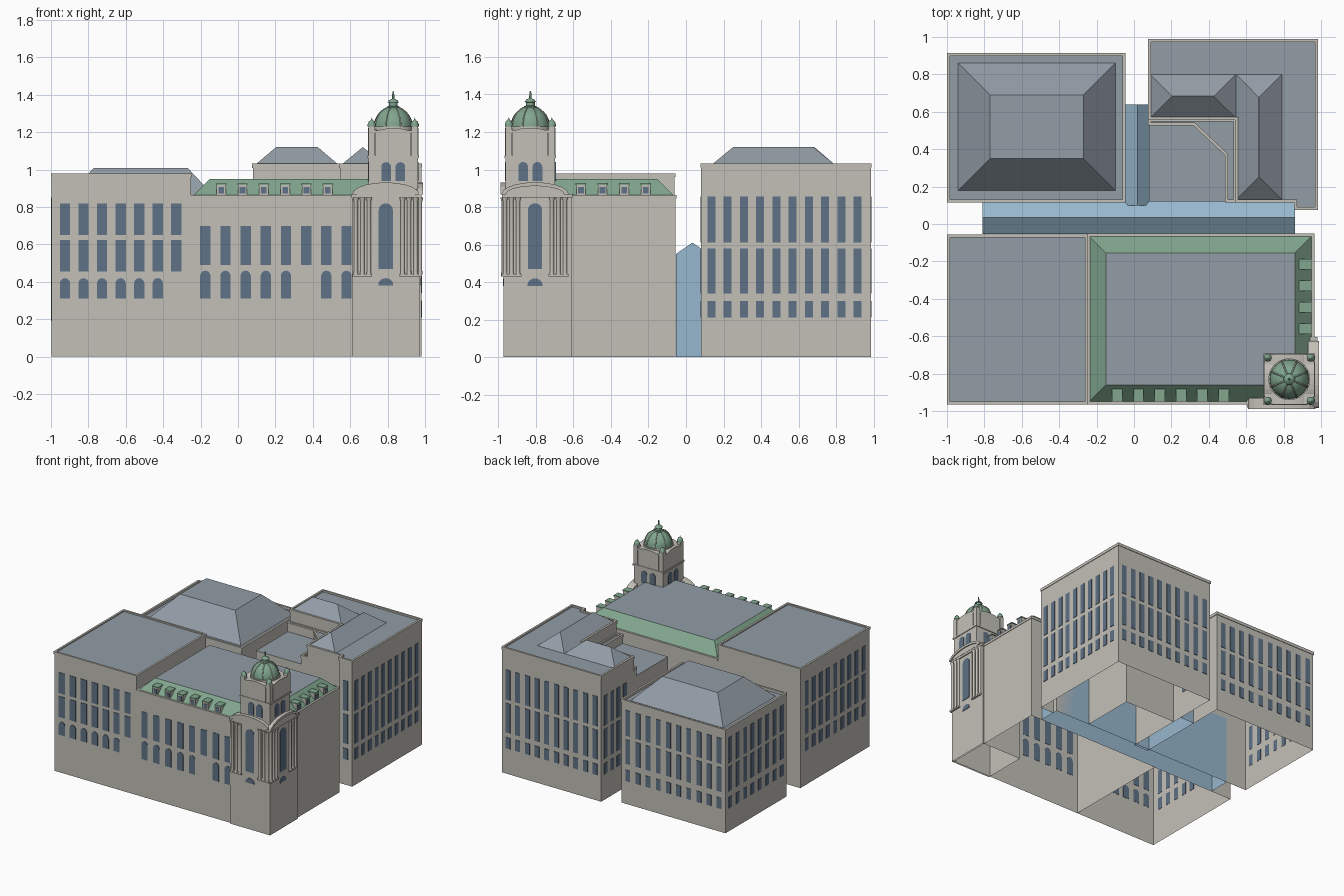
import bpy, bmesh, math
from mathutils import Vector

cube = bpy.data.objects.get("Cube")
if cube:
    bpy.data.objects.remove(cube, do_unlink=True)


def material(name, rgb):
    m = bpy.data.materials.new(name)
    m.use_nodes = True
    m.diffuse_color = (*rgb, 1)
    bsdf = next(n for n in m.node_tree.nodes if n.type == 'BSDF_PRINCIPLED')
    bsdf.inputs["Base Color"].default_value = (*rgb, 1)
    bsdf.inputs["Roughness"].default_value = 0.8
    return m


STONE = material("warm_stone", (0.55, 0.53, 0.48))
SLATE = material("grey_slate", (0.29, 0.335, 0.38))
COPPER = material("green_copper", (0.22, 0.38, 0.27))
PALE = material("pale_copper", (0.46, 0.56, 0.46))
WINDOW = material("window_blue", (0.115, 0.17, 0.24))
GLASS = material("atrium_glass", (0.31, 0.48, 0.62))


def finish(name, bm, *mats, recalc=False):
    if recalc:
        bmesh.ops.recalc_face_normals(bm, faces=bm.faces)
    me = bpy.data.meshes.new(name)
    bm.to_mesh(me)
    bm.free()
    for m in mats:
        me.materials.append(m)
    ob = bpy.data.objects.new(name, me)
    bpy.context.collection.objects.link(ob)
    return ob


def rect(x0, x1, y0, y1):
    return [(x0, y0), (x1, y0), (x1, y1), (x0, y1)]


def loft(name, low, z0, high, z1, wall, top=None, closed=False):
    """Walls between two anticlockwise outlines, with a cap of its own colour."""
    bm = bmesh.new()
    a = [bm.verts.new((x, y, z0)) for x, y in low]
    b = [bm.verts.new((x, y, z1)) for x, y in high]
    n = len(a)
    for i in range(n):
        j = (i + 1) % n
        bm.faces.new((a[i], a[j], b[j], b[i]))
    bm.faces.new(b).material_index = 1
    if closed:
        bm.faces.new(a[::-1])
    return finish(name, bm, wall, top or wall)


def block(name, x0, x1, y0, y1, z0, z1, mat=STONE, top=None):
    r = rect(x0, x1, y0, y1)
    return loft(name, r, z0, r, z1, mat, top, closed=z0 > 0)


def parapet(name, outline, z0, z1, width=0.012):
    """Low rim that follows an anticlockwise outline."""
    bm = bmesh.new()
    pts = [Vector(p) for p in outline]
    n = len(pts)
    rings = []
    for i, p in enumerate(pts):
        d0, d1 = (p - pts[i - 1]).normalized(), (pts[(i + 1) % n] - p).normalized()
        n0, n1 = Vector((-d0.y, d0.x)), Vector((-d1.y, d1.x))
        q = p + (n0 + n1) * width / (1 + n0.dot(n1))
        o = p - (n0 + n1) * 0.004 / (1 + n0.dot(n1))
        rings.append([bm.verts.new((*c, z)) for c, z in ((o, z0), (o, z1), (q, z1), (q, z0))])
    for i in range(n):
        r, s = rings[i], rings[(i + 1) % n]
        for k in range(4):
            bm.faces.new((r[k], s[k], s[(k + 1) % 4], r[(k + 1) % 4]))
    return finish(name, bm, STONE, recalc=True)


def hip(name, x0, x1, y0, y1, z0, z1, inset, mat=SLATE, top=SLATE):
    ix, iy = (min(inset, (b - a) / 2 - 0.001) for a, b in ((x0, x1), (y0, y1)))
    return loft(name, rect(x0, x1, y0, y1), z0,
                rect(x0 + ix, x1 - ix, y0 + iy, y1 - iy), z1, mat, top)


# Upright plates: u runs along the wall, d is the distance outward from the centre
SIDES = {"front": lambda u, d, z: (u, -d, z), "back": lambda u, d, z: (u, d, z),
         "right": lambda u, d, z: (d, u, z), "left": lambda u, d, z: (-d, u, z)}


def plate(bm, side, profile, d0, d1):
    f = SIDES[side]
    a = [bm.verts.new(f(u, d0, z)) for u, z in profile]
    b = [bm.verts.new(f(u, d1, z)) for u, z in profile]
    n = len(a)
    bm.faces.new(a)
    bm.faces.new(b[::-1])
    for i in range(n):
        bm.faces.new((a[i], b[i], b[(i + 1) % n], a[(i + 1) % n]))


def opening(u, w, z0, z1, rise=0):
    """Rectangle, or round-headed shape when rise is given."""
    h = w / 2
    if not rise:
        return [(u - h, z0), (u + h, z0), (u + h, z1), (u - h, z1)]
    arc = [(u + h * math.cos(math.pi * k / 10), z1 - rise + rise * math.sin(math.pi * k / 10))
           for k in range(11)]
    return ([(u - h, z0), (u + h, z0)] if z1 - rise > z0 + 0.001 else []) + arc


def windows(name, side, d, rows):
    bm = bmesh.new()
    for us, w, z0, z1, rise in rows:
        for u in us:
            plate(bm, side, opening(u, w, z0, z1, rise), d - 0.002, d + 0.004)
    return finish(name, bm, WINDOW, recalc=True)


def spread(a, b, n):
    return [a + (b - a) * i / (n - 1) for i in range(n)]


def grid(us, w, bands):
    return [(us, w, z0, z1, 0) for z0, z1 in bands]


def lathe(name, profile, cx, cy, mat, steps=16):
    bm = bmesh.new()
    vs = [bm.verts.new((cx + r, cy, z)) for r, z in profile]
    es = [bm.edges.new(p) for p in zip(vs, vs[1:])]
    bmesh.ops.spin(bm, geom=vs + es, cent=(cx, cy, 0), axis=(0, 0, 1),
                   angle=math.tau, steps=steps, use_duplicate=False)
    bmesh.ops.remove_doubles(bm, verts=bm.verts, dist=0.0002)
    ob = finish(name, bm, mat, recalc=True)
    for p in ob.data.polygons:
        p.use_smooth = True
    bpy.context.view_layer.objects.active = ob
    ob.select_set(True)
    bpy.ops.object.shade_smooth_by_angle(angle=math.radians(40))
    ob.select_set(False)
    return ob


# Front left wing
block("front_left_wing", -1 + 0.004, -0.25, -0.96, -0.06, 0, 0.97, STONE, SLATE)
parapet("front_left_parapet", rect(-0.996, -0.25, -0.96, -0.06), 0.96, 0.98)
cols = spread(-0.925, -0.33, 7)
windows("front_left_windows", "front", 0.96,
        [(cols, 0.055, 0.65, 0.82, 0), (cols, 0.055, 0.455, 0.625, 0),
         (cols[:6], 0.055, 0.31, 0.42, 0.03)])
windows("side_left_windows", "left", 0.996,
        grid(spread(-0.88, -0.14, 9), 0.045, [(0.65, 0.85), (0.42, 0.62), (0.28, 0.38)]))

# Main front wing with mansard roof
block("main_wing", -0.25, 0.96, -0.96, -0.055, 0, 0.86, STONE, SLATE)
parapet("main_cornice", rect(-0.246, 0.96, -0.96, -0.055), 0.845, 0.865)
hip("mansard_roof", -0.24, 0.95, -0.95, -0.065, 0.86, 0.95, 0.09, COPPER, SLATE)
cols = spread(-0.175, 0.58, 8)
windows("main_windows", "front", 0.96,
        [(cols, 0.055, 0.49, 0.70, 0), (cols[:5] + cols[6:], 0.055, 0.31, 0.46, 0.03)])


def dormer(side, u, d):
    for part, mat, w, z0, z1, d0, d1 in (
            ("body", STONE, 0.05, 0.86, 0.918, d - 0.06, d),
            ("roof", COPPER, 0.056, 0.918, 0.927, d - 0.065, d + 0.004),
            ("window", WINDOW, 0.03, 0.872, 0.908, d - 0.002, d + 0.003)):
        bm = bmesh.new()
        plate(bm, side, opening(u, w, z0, z1), d0, d1)
        finish("dormer_" + part, bm, mat, recalc=True)


for u in spread(-0.09, 0.48, 6):
    dormer("front", u, 0.945)
for u in spread(-0.56, -0.215, 4):
    dormer("right", u, 0.945)

# Back left block
block("back_left_block", -0.996, -0.05, 0.12, 0.91, 0, 0.83, STONE, SLATE)
parapet("back_left_parapet", rect(-0.996, -0.05, 0.12, 0.91), 0.825, 0.85)
hip("back_left_roof", -0.94, -0.10, 0.18, 0.86, 0.83, 1.01, 0.17)
bands = [(0.56, 0.77), (0.33, 0.53), (0.19, 0.28)]
windows("back_left_rear_windows", "back", 0.91, grid(spread(-0.94, -0.11, 10), 0.042, bands))
windows("back_left_side_windows", "left", 0.996, grid(spread(0.18, 0.85, 8), 0.042, bands))

# Back right block, bent around a lower corner terrace
bend = [(0.08, 0.56), (0.545, 0.56), (0.545, 0.12), (0.86, 0.12),
        (0.86, 0.08), (0.98, 0.08), (0.98, 0.985), (0.08, 0.985)]
loft("back_right_block", bend, 0, bend, 1.02, STONE, SLATE)
parapet("back_right_parapet", bend, 1.01, 1.033)
hip("cross_roof", 0.085, 0.545, 0.565, 0.80, 1.02, 1.12, 0.118)
hip("long_roof", 0.545, 0.79, 0.13, 0.80, 1.02, 1.12, 0.122)
well = [(0.08, 0.12), (0.49, 0.12), (0.49, 0.37), (0.32, 0.53), (0.08, 0.53)]
block("terrace_base", 0.08, 0.545, 0.12, 0.56, 0, 0.86, STONE, SLATE)
ledge = well[1:] + [(0.08, 0.56), (0.545, 0.56), (0.545, 0.12)]
loft("terrace_ledge", ledge[::-1], 0.86, ledge[::-1], 0.92, STONE, SLATE)
parapet("terrace_parapet", ledge[::-1], 0.91, 0.935)
bands = [(0.61, 0.855), (0.34, 0.58), (0.21, 0.30)]
windows("back_right_side_windows", "right", 0.98, grid(spread(0.135, 0.915, 10), 0.042, bands))
windows("back_right_rear_windows", "back", 0.985, grid(spread(0.135, 0.925, 10), 0.042, bands))
windows("back_right_inner_windows", "left", -0.08, grid(spread(0.68, 0.93, 4), 0.042, bands))
windows("back_right_end_windows", "front", -0.08, grid([0.92], 0.042, bands))

# Glass atrium: two gabled halls
for name, side, span, d0, d1 in (("long_atrium", "right", (-0.053, 0.035, 0.12), -0.81, 0.86),
                                 ("short_atrium", "back", (-0.049, 0.018, 0.079), 0.10, 0.64)):
    a, m, b = span
    bm = bmesh.new()
    plate(bm, side, [(a, 0), (b, 0), (b, 0.55), (m, 0.61), (a, 0.55)], d0, d1)
    for f in [f for f in bm.faces if all(v.co.z < 0.01 for v in f.verts)]:
        bm.faces.remove(f)
    finish(name, bm, GLASS, recalc=True)

# Corner tower pier with columns, arched windows and curved pediments
block("tower_pier", 0.61, 0.972, -0.972, -0.61, 0, 0.86)
block("tower_cornice", 0.605, 0.98, -0.98, -0.605, 0.85, 0.87)
for side, mid in (("front", 0.79), ("right", -0.805)):
    windows("tower_window_" + side, side, 0.972,
            [([mid], 0.075, 0.47, 0.82, 0.035), ([mid], 0.08, 0.38, 0.42, 0.035)])
    bm = bmesh.new()
    plate(bm, side, opening(mid, 0.35, 0.868, 0.925, 0.057), 0.93, 0.982)
    finish("pediment_" + side, bm, STONE, recalc=True)
    bm = bmesh.new()
    outer, inner = (opening(mid, w, 0.868, z, z - 0.868) for w, z in ((0.36, 0.932), (0.31, 0.912)))
    plate(bm, side, outer + inner[::-1], 0.93, 0.99)
    finish("pediment_arch_" + side, bm, STONE, recalc=True)
    for s in (-1, 1):
        bm = bmesh.new()
        plate(bm, side, opening(mid + s * 0.125, 0.105, 0.43, 0.442), 0.96, 0.985)
        finish("column_sill", bm, STONE, recalc=True)
        for off in (0.09, 0.125, 0.16):
            x, y, _ = SIDES[side](mid + s * off, 0.974, 0)
            lathe("column", [(0, 0.44), (0.013, 0.44), (0.011, 0.46), (0.011, 0.83),
                             (0.016, 0.85), (0, 0.85)], x, y, STONE, 10)

# Belfry
C = 0.83
H = 0.132


def square(name, h, z0, z1, mat=STONE, top=None):
    return block(name, C - h, C + h, -C - h, -C + h, z0, z1, mat, top)


square("belfry_lower", H, 0.86, 1.07)
square("belfry_band", H + 0.006, 1.062, 1.075)
square("belfry_upper", H - 0.012, 1.07, 1.205)
square("belfry_cornice", H, 1.195, 1.21)
for side in SIDES:
    mid = C if side in ("front", "back") else -C
    face = C if side in ("front", "right") else -C
    windows("belfry_windows_" + side, side, face + H,
            [([mid - 0.038, mid + 0.038], 0.052, 0.94, 1.04, 0.026)])
    bm = bmesh.new()
    plate(bm, side, opening(mid, 0.19, 1.075, 1.222, 0.028), face + 0.09, face + H + 0.002)
    finish("belfry_panel_" + side, bm, STONE, recalc=True)
for sx in (-1, 1):
    for sy in (-1, 1):
        x, y = C + sx * 0.115, -C + sy * 0.115
        block("corner_post", x - 0.018, x + 0.018, y - 0.018, y + 0.018, 1.07, 1.23)
        lathe("corner_cap", [(0, 1.23), (0.022, 1.23), (0.022, 1.242), (0.016, 1.257),
                             (0.005, 1.266), (0, 1.278)], x, y, COPPER, 10)

# Dome with ribs, lantern and spire
lathe("dome_drum", [(0.112, 1.2), (0.112, 1.23), (0, 1.23)], C, -C, STONE, 24)
arc = [(0.105 * math.cos(t), 1.228 + 0.11 * math.sin(t)) for t in spread(0, math.pi / 2, 9)]
lathe("dome", arc, C, -C, COPPER, 24)
ribs = bpy.data.curves.new("dome_ribs", 'CURVE')
ribs.dimensions = '3D'
ribs.bevel_depth = 0.004
ribs.bevel_resolution = 1
for k in range(8):
    a = math.tau * (k + 0.5) / 8
    s = ribs.splines.new('POLY')
    s.points.add(len(arc) - 2)
    for p, (r, z) in zip(s.points, arc):
        p.co = (C + r * math.cos(a), -C + r * math.sin(a), z, 1)
ribs.materials.append(PALE)
bpy.context.collection.objects.link(bpy.data.objects.new("dome_ribs", ribs))
lathe("lantern", [(0.034, 1.325), (0.034, 1.337), (0.024, 1.34), (0.024, 1.358), (0.031, 1.36),
                  (0.022, 1.372), (0.006, 1.38), (0.005, 1.415), (0, 1.42)], C, -C, COPPER, 12)
